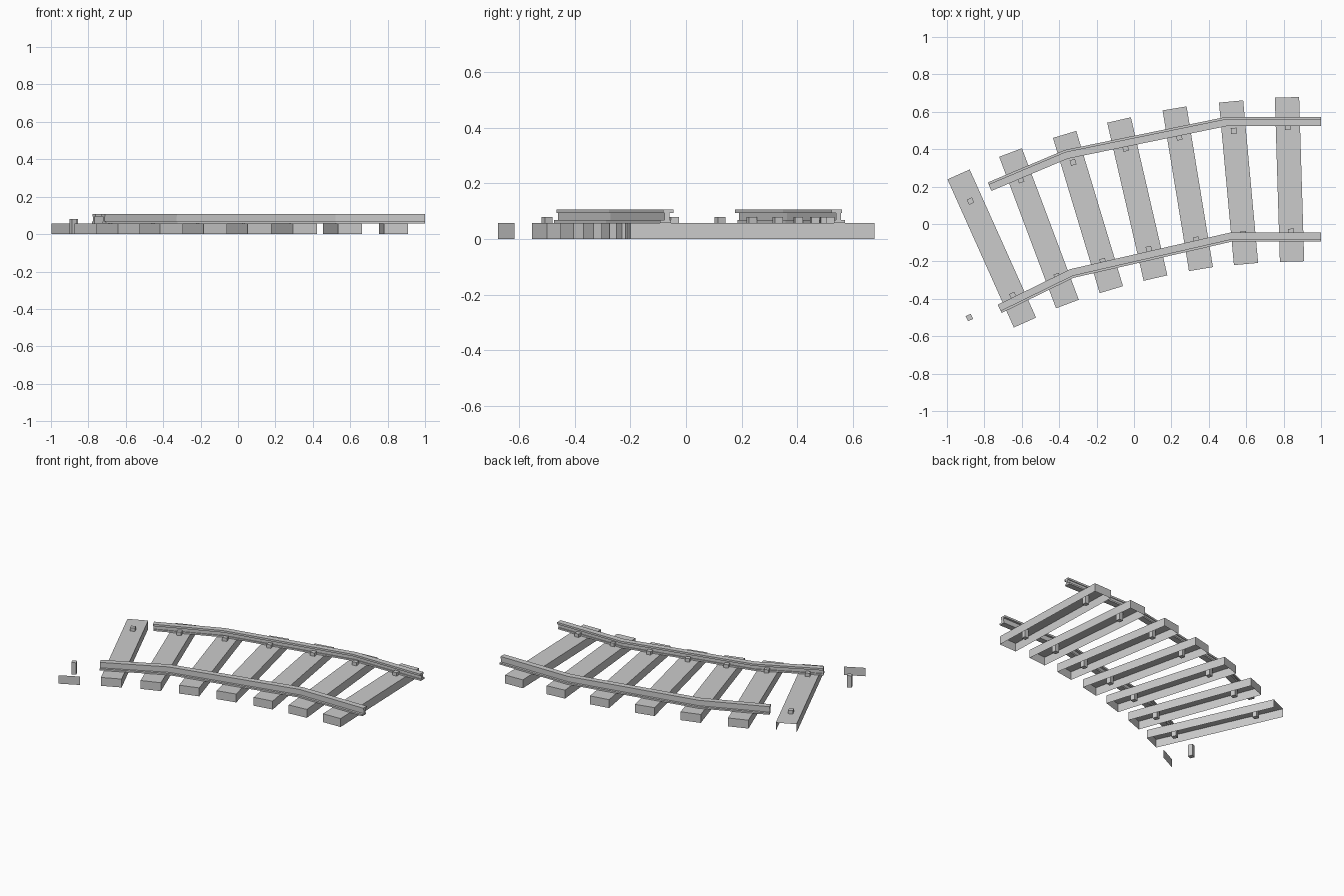
import bpy
import bmesh
from mathutils import Vector

if "Cube" in bpy.data.objects:
    bpy.data.objects.remove(bpy.data.objects["Cube"])

H = 0.057     # sleeper height
W = 0.13      # sleeper width
PEG = 0.03
PEG_TOP = 0.08


def make_object(name, verts, faces, fix=False):
    mesh = bpy.data.meshes.new(name)
    bm = bmesh.new()
    vs = [bm.verts.new(v) for v in verts]
    for f in faces:
        bm.faces.new([vs[i] for i in f])
    if fix:
        bmesh.ops.recalc_face_normals(bm, faces=bm.faces[:])
    bm.to_mesh(mesh)
    bm.free()
    obj = bpy.data.objects.new(name, mesh)
    bpy.context.collection.objects.link(obj)
    return obj


def prism_verts(a, b, width, z0, z1):
    """Corners of a bar running from a to b, bottom ring then top ring."""
    d = (b - a).normalized()
    n = Vector((-d.y, d.x)) * width / 2
    ring = [a - n, b - n, b + n, a + n]
    return [(p.x, p.y, z) for z in (z0, z1) for p in ring]


TOP, BOTTOM = (4, 5, 6, 7), (3, 2, 1, 0)
SIDE_A, END_B, SIDE_B, END_A = (0, 1, 5, 4), (1, 2, 6, 5), (2, 3, 7, 6), (3, 0, 4, 7)


def peg(name, centre, direction):
    d = direction.normalized() * PEG / 2
    make_object(name, prism_verts(centre - d, centre + d, PEG, 0, PEG_TOP),
                [TOP, BOTTOM, SIDE_A, END_B, SIDE_B, END_A])


# Sleepers: hollow underneath, fanned along the curve (far end, near end)
sleepers = [
    ((-0.938, 0.265), (-0.583, -0.527)),
    ((-0.660, 0.382), (-0.356, -0.428)),
    ((-0.371, 0.479), (-0.121, -0.351)),
    ((-0.080, 0.556), (0.115, -0.289)),
    ((0.217, 0.618), (0.358, -0.241)),
    ((0.519, 0.655), (0.599, -0.214)),
    ((0.818, 0.677), (0.845, -0.201)),
]
for i, (far, near) in enumerate(sleepers, 1):
    far, near = Vector(far), Vector(near)
    faces = [TOP, SIDE_A, END_B, SIDE_B]
    if i > 1:                      # the first sleeper is open at its far end
        faces.append(END_A)
    make_object(f"sleeper_{i}", prism_verts(far, near, W, 0, H), faces)
    for side, t in (("outer", 0.18), ("inner", 0.817)):
        peg(f"{side}_peg_{i}", far.lerp(near, t), near - far)

# Loose end plate and loose peg beside the first sleeper
make_object("loose_end_plate",
            [(-0.873, -0.677, 0), (-0.754, -0.617, 0), (-0.754, -0.617, H), (-0.873, -0.677, H)],
            [(0, 1, 2, 3)])
peg("loose_peg", Vector((-0.88, -0.50)), Vector((0.36, -0.79)))


def rail(name, points, side):
    """Sweep an I-shaped section along a bent path with mitred joints."""
    foot, head, web, lean = 0.020, 0.019, 0.009, 0.005 * side
    z0, z1, z2, z3 = H, 0.068, 0.094, 0.107
    section = [(lean - foot, z0), (lean + foot, z0), (lean + foot, z1), (web, z1),
               (web, z2), (head - lean, z2), (head - lean, z3), (-head - lean, z3),
               (-head - lean, z2), (-web, z2), (-web, z1), (lean - foot, z1)]
    pts = [Vector(p) for p in points]
    dirs = [(b - a).normalized() for a, b in zip(pts, pts[1:])]
    verts, faces, n = [], [], len(section)
    for i, p in enumerate(pts):
        d0, d1 = dirs[max(i - 1, 0)], dirs[min(i, len(dirs) - 1)]
        d = (d0 + d1).normalized()
        normal = Vector((-d.y, d.x)) / d.dot(d0)
        verts += [(p.x + normal.x * o, p.y + normal.y * o, z) for o, z in section]
    for i in range(len(pts) - 1):
        for j in range(n):
            k = (j + 1) % n
            faces.append((i * n + j, i * n + k, (i + 1) * n + k, (i + 1) * n + j))
    faces.append(tuple(range(n)))
    faces.append(tuple(range(len(verts) - n, len(verts))))
    make_object(name, verts, faces, fix=True)


# Rails
rail("outer_rail", [(-0.772, 0.199), (-0.362, 0.372), (0.497, 0.548), (1.0, 0.548)], 1)
rail("inner_rail", [(-0.718, -0.453), (-0.332, -0.264), (0.521, -0.069), (1.0, -0.069)], -1)
